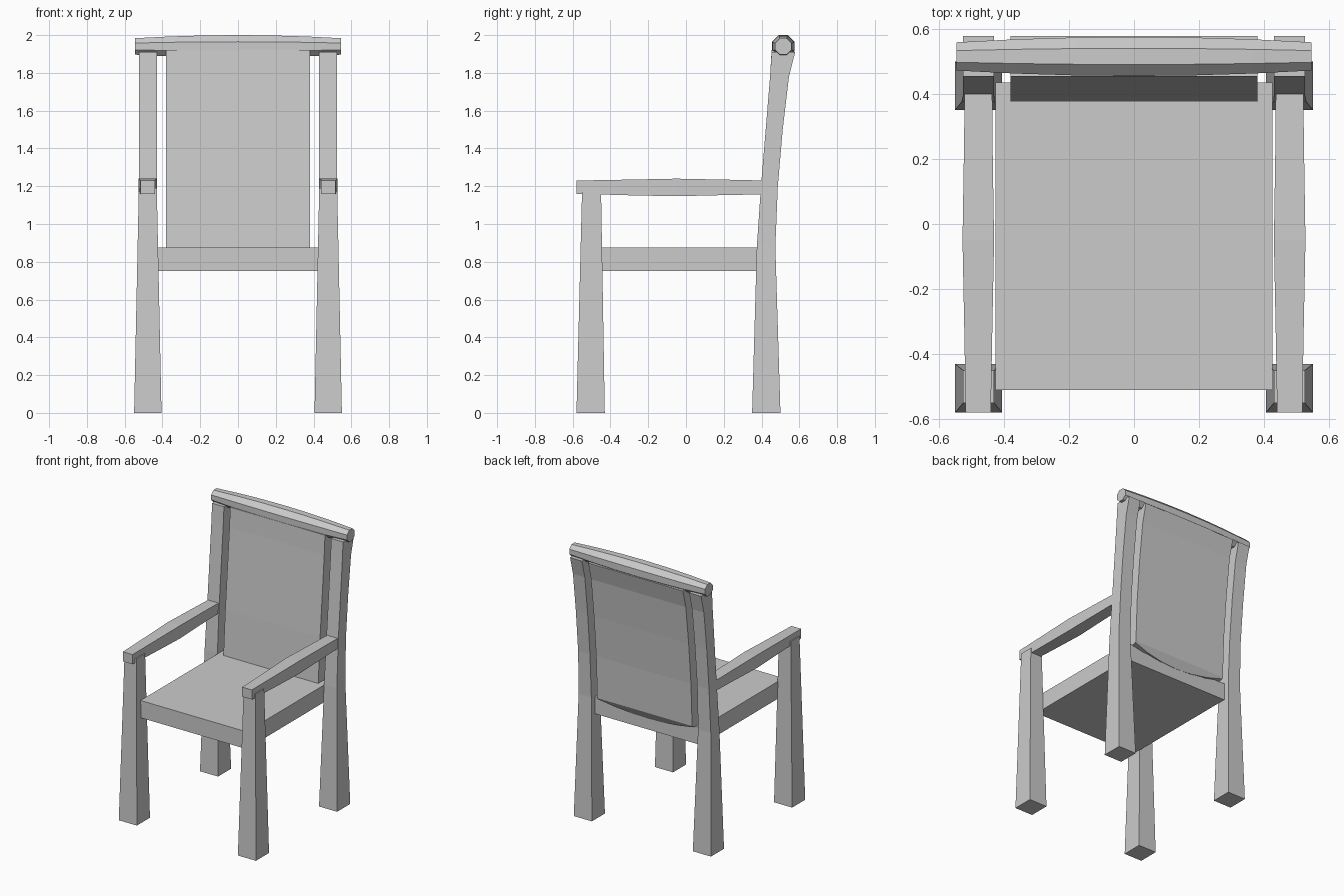
import bpy, bmesh, math

if "Cube" in bpy.data.objects:
    bpy.data.objects.remove(bpy.data.objects["Cube"])


def loft(name, rings, mirror=False):
    """Skin a list of equal-sized point rings and cap both ends."""
    bm = bmesh.new()
    rows = [[bm.verts.new(p) for p in ring] for ring in rings]
    n = len(rows[0])
    for a, b in zip(rows, rows[1:]):
        for i in range(n):
            j = (i + 1) % n
            bm.faces.new((a[i], a[j], b[j], b[i]))
    bm.faces.new(rows[0][::-1])
    bm.faces.new(rows[-1])
    bmesh.ops.recalc_face_normals(bm, faces=bm.faces)
    mesh = bpy.data.meshes.new(name)
    bm.to_mesh(mesh)
    bm.free()
    obj = bpy.data.objects.new(name, mesh)
    bpy.context.collection.objects.link(obj)
    if mirror:
        obj.modifiers.new("mirror", 'MIRROR').use_mirror_merge = False
    return obj


def flat_ring(x0, x1, y0, y1, z):
    return [(x0, y0, z), (x1, y0, z), (x1, y1, z), (x0, y1, z)]


# seat slab
loft("seat", [flat_ring(-0.425, 0.425, -0.51, 0.435, z) for z in (0.75, 0.875)])

# tapered front legs
loft("front_legs", [flat_ring(0.405, 0.55, -0.58, -0.43, 0),
                    flat_ring(0.43, 0.525, -0.55, -0.45, 1.19)], mirror=True)

# back legs, curving backwards: z, inner x, outer x, front y, back y
back_leg = [(0, 0.405, 0.55, 0.35, 0.50),
            (0.88, 0.428, 0.53, 0.375, 0.473),
            (1.2, 0.43, 0.525, 0.397, 0.486),
            (1.5, 0.43, 0.525, 0.422, 0.512),
            (1.78, 0.43, 0.525, 0.445, 0.545),
            (1.91, 0.43, 0.525, 0.453, 0.578)]
loft("back_legs", [flat_ring(a, b, c, d, z) for z, a, b, c, d in back_leg], mirror=True)

# armrests, fuller in the middle: y, inner x, outer x, bottom z, top z
arm = [(-0.58, 0.44, 0.517, 1.16, 1.23),
       (-0.3, 0.435, 0.522, 1.152, 1.235),
       (-0.05, 0.43, 0.527, 1.147, 1.24),
       (0.2, 0.434, 0.523, 1.153, 1.235),
       (0.42, 0.436, 0.52, 1.157, 1.23)]
loft("armrests", [[(a, y, c), (b, y, c), (b, y, d), (a, y, d)]
                  for y, a, b, c, d in arm], mirror=True)

# back panel: side profile swept across, lower rear edge drooping mid-width
front = [(0.375, 0.86), (0.397, 1.2), (0.422, 1.5), (0.445, 1.78), (0.453, 1.92)]
rear = [(0.578, 1.91), (0.545, 1.78), (0.512, 1.5), (0.486, 1.2), (0.473, 0.89)]
columns = []
for i in range(7):
    x = -0.38 + 0.76 * i / 6
    droop = 0.05 * (1 - (x / 0.38) ** 2)
    profile = front + rear + [(0.468 - 0.6 * droop, 0.88 - droop)]
    columns.append([(x, y, z) for y, z in profile])
loft("back_panel", columns)

# octagonal top rail, thicker in the middle
rail = []
for i in range(7):
    x = -0.545 + 1.09 * i / 6
    r = 0.047 + 0.018 * (1 - (x / 0.545) ** 2)
    rail.append([(x, 0.515 + r * math.cos(math.radians(22.5 + 45 * k)),
                  1.94 + r * math.sin(math.radians(22.5 + 45 * k))) for k in range(8)])
loft("top_rail", rail)
